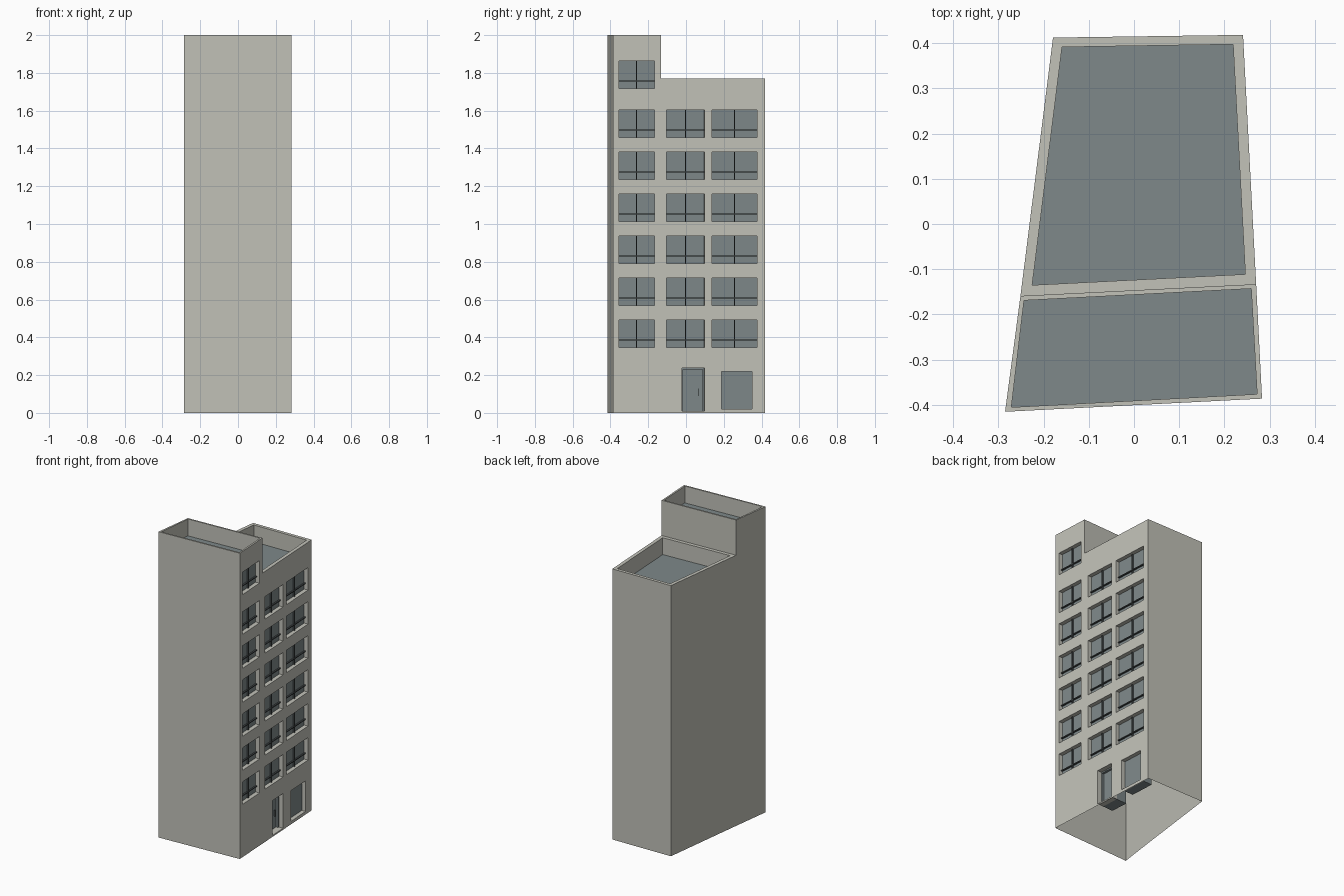
import bpy
from mathutils import Vector

cube = bpy.data.objects.get("Cube")
if cube:
    bpy.data.objects.remove(cube, do_unlink=True)


def material(name, r, g, b):
    m = bpy.data.materials.new(name)
    m.use_nodes = True
    m.diffuse_color = (r, g, b, 1)
    m.node_tree.nodes["Principled BSDF"].inputs["Base Color"].default_value = (r, g, b, 1)
    return m


PLASTER = material("warm grey plaster", 0.54, 0.54, 0.485)
GLASS = material("blue grey glass", 0.21, 0.25, 0.255)
DARK = material("dark frame", 0.06, 0.07, 0.072)


def make(name, faces, mat):
    """Build one object from a list of polygons."""
    verts, polys = [], []
    for f in faces:
        polys.append(range(len(verts), len(verts) + len(f)))
        verts.extend(f)
    mesh = bpy.data.meshes.new(name)
    mesh.from_pydata(verts, [], [tuple(p) for p in polys])
    mesh.materials.append(mat)
    obj = bpy.data.objects.new(name, mesh)
    bpy.context.collection.objects.link(obj)
    return obj


def at(points, z):
    return [Vector((x, y, z)) for x, y in points]


def sides(low, high):
    """Quads joining two matching loops."""
    n = len(low)
    return [[low[i], low[(i + 1) % n], high[(i + 1) % n], high[i]] for i in range(n)]


# Plan corners, with the step between tower and lower roof
FL, FR = (-0.285, -0.415), (0.283, -0.386)
BR, BL = (0.241, 0.418), (-0.179, 0.412)
SR, SL = (0.27, -0.133), (-0.251, -0.159)
TOP, LOW = 2.0, 1.77

# Blind walls
make("front_wall", [at([FL, FR], 0) + at([FR, FL], TOP)], PLASTER)
make("back_wall", [at([BR, BL], 0) + at([BL, BR], LOW)], PLASTER)
make("left_wall", [at([BL, SL], 0) + at([SL, BL], LOW),
                   at([SL, FL], 0) + at([FL, SL], TOP)], PLASTER)
make("step_wall", [at([SR, SL], LOW) + at([SL, SR], TOP)], PLASTER)


# Sunken roofs inside parapets
def roof(name, outer, inner, top, depth):
    rim = at(inner, top)
    floor = at(inner, top - depth)
    make(name + "_parapet", sides(at(outer, top), rim) + sides(rim, floor), PLASTER)
    make(name + "_floor", [floor], GLASS)


roof("tower_roof", [FL, FR, SR, SL],
     [(-0.271, -0.405), (0.272, -0.376), (0.259, -0.143), (-0.243, -0.169)], TOP, 0.11)
roof("main_roof", [SL, SR, BR, BL],
     [(-0.225, -0.135), (0.246, -0.111), (0.219, 0.397), (-0.159, 0.391)], LOW, 0.11)

# Right facade coordinates: y along the wall, z up, d inwards
start, run = Vector((*FR, 0)), Vector((*BR, 0)) - Vector((*FR, 0))
inward = Vector((-run.y, run.x, 0)).normalized()


def on_wall(y, z, d=0.0):
    return start + run * ((y - FR[1]) / run.y) + inward * d + Vector((0, 0, z))


def rect(y0, y1, z0, z1, d=0.0):
    return [on_wall(y0, z0, d), on_wall(y1, z0, d), on_wall(y1, z1, d), on_wall(y0, z1, d)]


def block(y0, y1, z0, z1, d0, d1):
    front, back = rect(y0, y1, z0, z1, d0), rect(y0, y1, z0, z1, d1)
    return [front, back[::-1]] + sides(back, front)


# Openings
columns = [(-0.355, -0.166), (-0.102, 0.098), (0.138, 0.377)]
windows = [(a, b, 0.345 + 0.2224 * i, 0.492 + 0.2224 * i)
           for i in range(6) for a, b in columns]
windows.append((*columns[0], 1.717, 1.864))
shop = (0.187, 0.35, 0.02, 0.22)
door = (-0.02, 0.098, 0.01, 0.237)
openings = windows + [shop, door]

# Facade cut into a grid that leaves the openings free
ys = sorted({FR[1], SR[1], BR[1]} | {v for o in openings for v in o[:2]})
zs = sorted({0.0, LOW, TOP} | {v for o in openings for v in o[2:]})
wall = []
for y0, y1 in zip(ys, ys[1:]):
    for z0, z1 in zip(zs, zs[1:]):
        y, z = (y0 + y1) / 2, (z0 + z1) / 2
        hole = any(a < y < b and c < z < d for a, b, c, d in openings)
        if not hole and not (z > LOW and y > SR[1]):
            wall.append(rect(y0, y1, z0, z1))
make("right_facade", wall, PLASTER)

# Reveals, glazing units and bars
RECESS, DOOR_RECESS = 0.027, 0.045
reveals, glazing, bars = [], [], []
for o in openings:
    d = DOOR_RECESS if o is door else RECESS
    reveals += sides(rect(*o), rect(*o, d))
    if o is not door:
        glazing += block(*o, d, 0.09)
for a, b, c, e in windows:
    mid, rail = (a + b) / 2, c + 0.04
    bars += block(mid - 0.003, mid + 0.003, c, e, RECESS - 0.01, RECESS)
    bars += block(a, b, rail - 0.003, rail + 0.003, RECESS - 0.01, RECESS)
make("window_reveals", reveals, PLASTER)
make("window_glass", glazing, GLASS)
make("window_bars", bars, DARK)

# Entrance door
a, b, c, e = door
make("door_leaf", block(*door, DOOR_RECESS, 0.12), GLASS)
frame = block(a, a + 0.005, c, e, 0.03, DOOR_RECESS)
frame += block(b - 0.008, b, c, e, 0.03, DOOR_RECESS)
frame += block(a, b, e - 0.008, e, 0.03, DOOR_RECESS)
make("door_frame", frame, GLASS)
make("door_handle", block(0.068, 0.071, 0.09, 0.13, 0.035, DOOR_RECESS), DARK)
